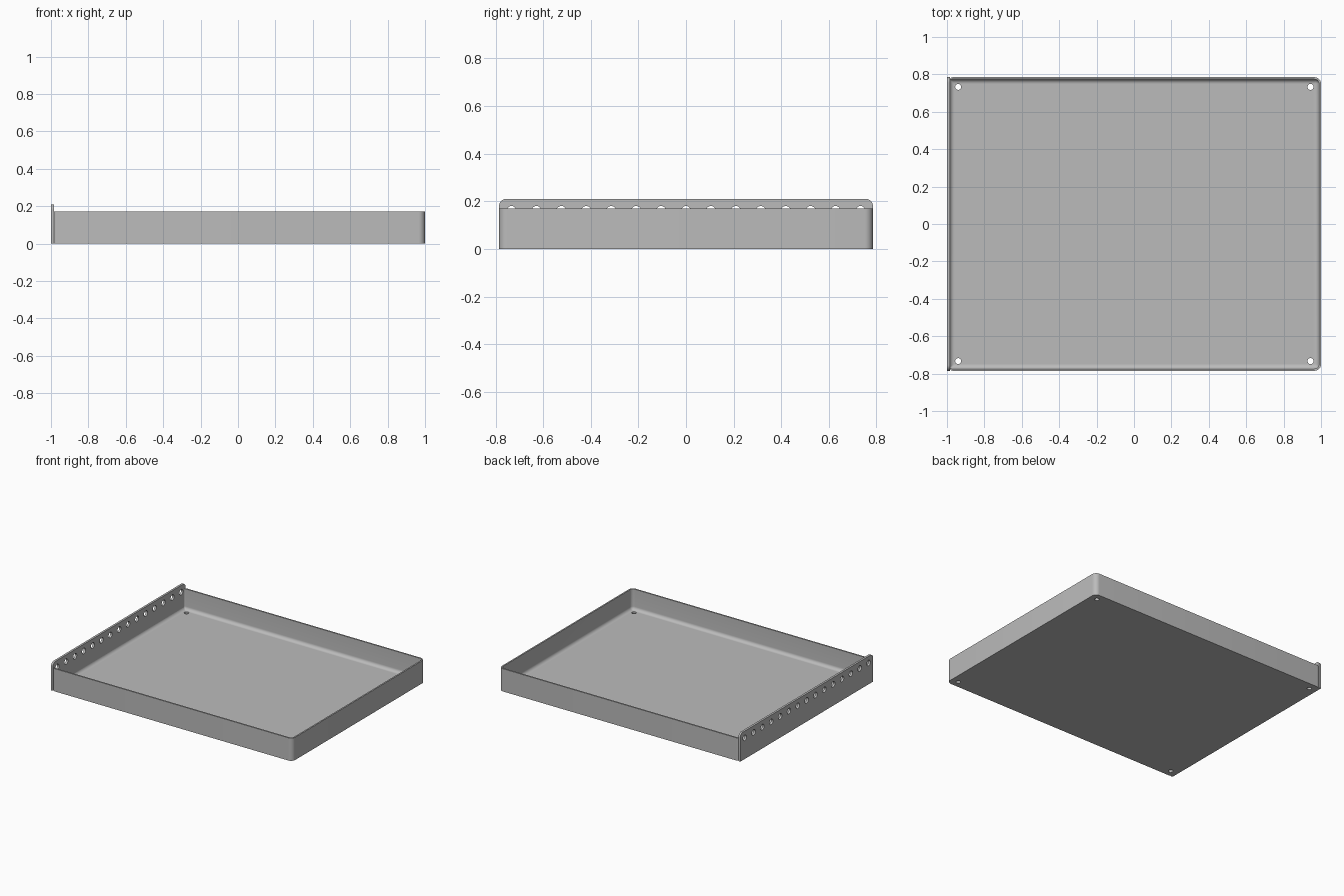
import bpy, bmesh
from math import sin, cos, pi
from mathutils import Matrix

cube = bpy.data.objects.get("Cube")
if cube:
    bpy.data.objects.remove(cube, do_unlink=True)

HALF_Y, WALL_TOP, FLANGE_TOP = 0.785, 0.17, 0.21
WALL, FLOOR, SHEET, FILLET = 0.011, 0.016, 0.016, 0.025

metal = bpy.data.materials.new("grey metal")
metal.use_nodes = True
grey = (0.5, 0.5, 0.5, 1)
metal.diffuse_color = grey
metal.node_tree.nodes["Principled BSDF"].inputs["Base Color"].default_value = grey


def make_object(name, bm):
    bmesh.ops.recalc_face_normals(bm, faces=bm.faces)
    mesh = bpy.data.meshes.new(name)
    bm.to_mesh(mesh)
    bm.free()
    obj = bpy.data.objects.new(name, mesh)
    bpy.context.collection.objects.link(obj)
    mesh.materials.append(metal)
    return obj


def rounded_rect(x0, x1, y0, y1, radii, steps=8):
    """Outline points, anticlockwise from the upper right corner."""
    corners = [(x1, y1, -1, -1), (x0, y1, 1, -1), (x0, y0, 1, 1), (x1, y0, -1, 1)]
    pts = []
    for i, ((x, y, sx, sy), r) in enumerate(zip(corners, radii)):
        for k in range(steps + 1):
            a = (i + k / steps) * pi / 2
            pts.append((x + sx * r + r * cos(a), y + sy * r + r * sin(a)))
    return pts


def cylinder(bm, radius, depth, matrix):
    bmesh.ops.create_cone(bm, cap_ends=True, segments=24, radius1=radius,
                          radius2=radius, depth=depth, matrix=matrix)


# Tray: nested rounded outlines, up the outside, over the rim, down to the floor
def tray_ring(bm, inset, z):
    left = -0.987 + min(inset, 0.002) + max(inset - WALL, 0)
    r_left, r_right = max(0.02 - inset, 0.006), max(0.035 - inset, 0.008)
    y = HALF_Y - inset
    pts = rounded_rect(left, 1 - inset, -y, y, (r_right, r_left, r_left, r_right))
    return [bm.verts.new((px, py, z)) for px, py in pts]


bm = bmesh.new()
levels = [(0, 0), (0, WALL_TOP), (WALL, WALL_TOP)]
for k in range(9):
    a = k / 8 * pi / 2
    levels.append((WALL + FILLET * (1 - cos(a)), FLOOR + FILLET * (1 - sin(a))))
rings = [tray_ring(bm, *level) for level in levels]
for low, high in zip(rings, rings[1:]):
    for i in range(len(low)):
        j = (i + 1) % len(low)
        bm.faces.new((low[i], low[j], high[j], high[i]))
bm.faces.new(rings[0])
bm.faces.new(rings[-1])
tray = make_object("tray", bm)

# Taller side flange, bent up from the floor
bm = bmesh.new()
outline = rounded_rect(-HALF_Y, HALF_Y, 0, FLANGE_TOP, (0.03, 0.03, 0.001, 0.001))
face = bm.faces.new([bm.verts.new((-1, y, z)) for y, z in outline])
extruded = bmesh.ops.extrude_face_region(bm, geom=[face], use_keep_orig=True)
moved = [v for v in extruded["geom"] if isinstance(v, bmesh.types.BMVert)]
bmesh.ops.translate(bm, verts=moved, vec=(SHEET, 0, 0))
bend = [e for e in bm.edges if all(v.co.x < -0.999 and v.co.z < 0.0001 for v in e.verts)
        and e.calc_length() > 1]
bmesh.ops.bevel(bm, geom=bend, offset=0.015, segments=6, profile=0.5, affect='EDGES')
flange = make_object("side_flange", bm)

# Cutters: a row of holes along the flange and one hole in each floor corner
bm = bmesh.new()
for i in range(15):
    place = Matrix.Translation((-0.99, (i - 7) * 0.1047, 0.159))
    cylinder(bm, 0.021, 0.06, place @ Matrix.Rotation(pi / 2, 4, 'Y'))
row_cutter = make_object("flange_hole_cutter", bm)
bm = bmesh.new()
for x in (-0.94, 0.944):
    for y in (-0.733, 0.733):
        cylinder(bm, 0.016, 0.1, Matrix.Translation((x, y, 0)))
corner_cutter = make_object("floor_hole_cutter", bm)

for target, cutters in ((tray, (row_cutter, corner_cutter)), (flange, (row_cutter,))):
    for cutter in cutters:
        cut = target.modifiers.new("holes", 'BOOLEAN')
        cut.operation, cut.solver, cut.object = 'DIFFERENCE', 'EXACT', cutter

# Apply the cuts, then remove the cutters
for obj in (tray, flange):
    bpy.ops.object.select_all(action='DESELECT')
    obj.select_set(True)
    bpy.context.view_layer.objects.active = obj
    for mod in list(obj.modifiers):
        bpy.ops.object.modifier_apply(modifier=mod.name)
    bpy.ops.object.shade_smooth_by_angle(angle=0.6)
for cutter in (row_cutter, corner_cutter):
    bpy.data.objects.remove(cutter, do_unlink=True)
